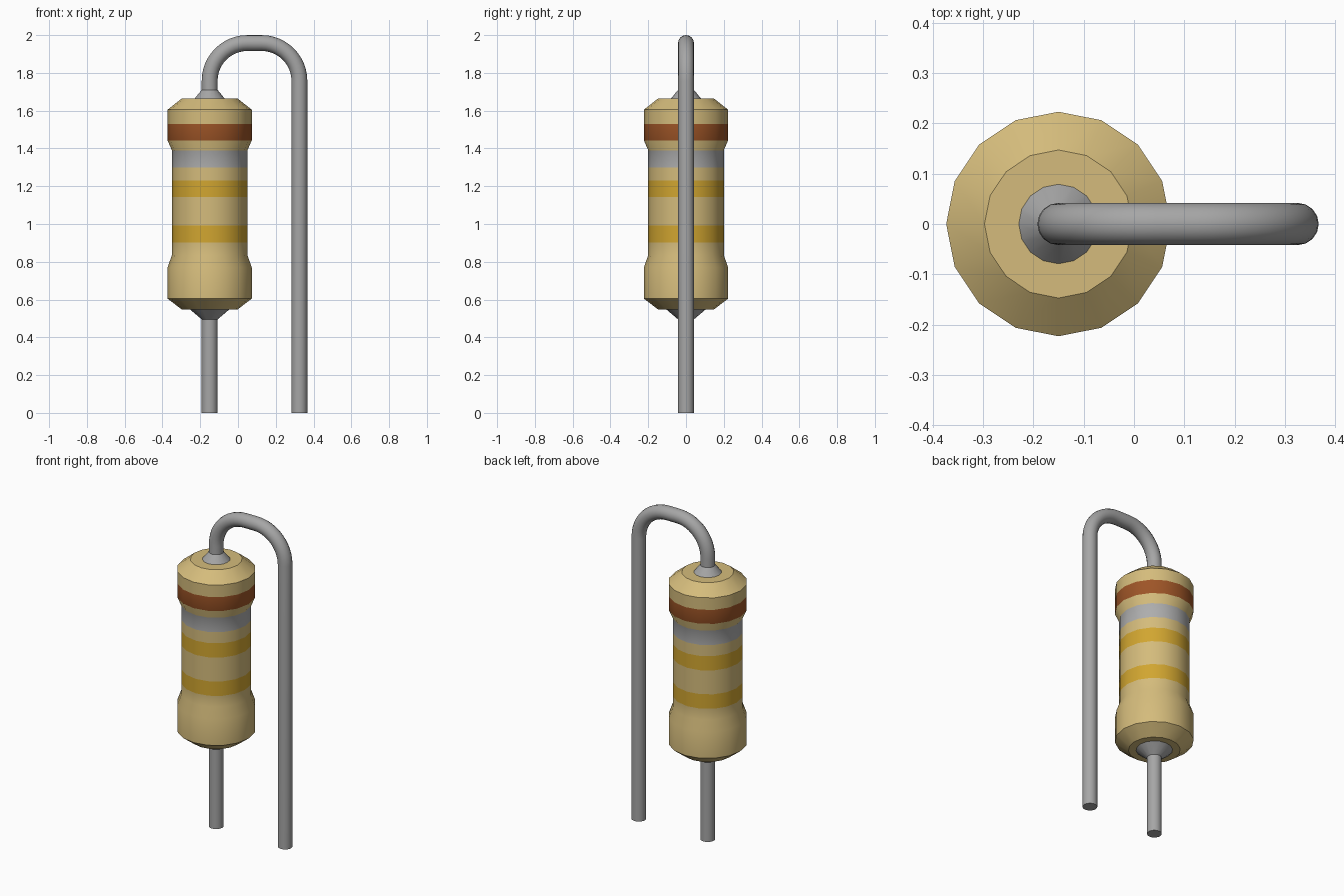
import bpy, bmesh, math
from mathutils import Vector

cube = bpy.data.objects.get("Cube")
if cube:
    bpy.data.objects.remove(cube, do_unlink=True)

AXIS_X, WIRE_X, WIRE_R = -0.15, 0.325, 0.042
SIDES = 16


def material(name, rgb):
    m = bpy.data.materials.new(name)
    m.use_nodes = True
    m.diffuse_color = (*rgb, 1)
    m.node_tree.nodes["Principled BSDF"].inputs["Base Color"].default_value = (*rgb, 1)
    return m


tan = material("tan ceramic", (0.66, 0.50, 0.20))
brown = material("brown band", (0.34, 0.09, 0.02))
silver = material("silver band", (0.42, 0.42, 0.42))
gold = material("gold band", (0.64, 0.38, 0.03))
metal = material("wire metal", (0.38, 0.38, 0.38))


def skin(name, rings, mats):
    """Join equal-sized rings of points into a closed tube with end caps."""
    bm = bmesh.new()
    loops = [[bm.verts.new(p) for p in ring] for ring in rings]
    for a, b in zip(loops, loops[1:]):
        for i in range(SIDES):
            j = (i + 1) % SIDES
            bm.faces.new((a[i], a[j], b[j], b[i]))
    bm.faces.new(loops[0])
    bm.faces.new(loops[-1])
    bmesh.ops.recalc_face_normals(bm, faces=bm.faces)
    mesh = bpy.data.meshes.new(name)
    bm.to_mesh(mesh)
    bm.free()
    obj = bpy.data.objects.new(name, mesh)
    bpy.context.collection.objects.link(obj)
    for m in mats:
        mesh.materials.append(m)
    bpy.ops.object.select_all(action='DESELECT')
    obj.select_set(True)
    bpy.context.view_layer.objects.active = obj
    bpy.ops.object.shade_smooth_by_angle(angle=math.radians(35))
    return obj


def ring(center, radius, u=Vector((1, 0, 0))):
    """Circle of points spanned by u and the y axis."""
    v = Vector((0, 1, 0))
    steps = [2 * math.pi * i / SIDES for i in range(SIDES)]
    return [Vector(center) + radius * (math.cos(t) * u + math.sin(t) * v) for t in steps]


def lathe(name, profile, mats):
    return skin(name, [ring((AXIS_X, 0, z), r) for r, z in profile], mats)


# Body with waist; extra rings mark the band edges
bands = [(0.903, 0.993, 3), (1.142, 1.231, 3), (1.30, 1.39, 2), (1.443, 1.53, 1)]
profile = [(0.147, 0.547), (0.223, 0.605), (0.223, 0.77), (0.2, 0.835)]
profile += [(0.2, z) for lo, hi, _ in bands[:3] for z in (lo, hi)]
profile += [(0.223, 1.443), (0.223, 1.53), (0.223, 1.605), (0.147, 1.665)]
body = lathe("resistor_body", profile, [tan, brown, silver, gold])
for face in body.data.polygons:
    for lo, hi, index in bands:
        if lo < face.center.z < hi:
            face.material_index = index

# Solder collars where the wires enter the body
lathe("top_collar", [(0.083, 1.66), (WIRE_R, 1.71)], [metal])
lathe("bottom_collar", [(WIRE_R, 0.495), (0.107, 0.55)], [metal])

# Straight lower lead
lathe("lower_lead", [(WIRE_R, 0), (WIRE_R, 0.51)], [metal])

# Upper lead: rises, bends over and runs down beside the body
BEND, BEND_Z, STEPS = 0.2, 1.758, 12
path = [(AXIS_X, 1.67, math.pi)]
for cx, start in ((AXIS_X + BEND, math.pi), (WIRE_X - BEND, math.pi / 2)):
    for i in range(STEPS + 1):
        a = start - math.pi / 2 * i / STEPS
        path.append((cx + BEND * math.cos(a), BEND_Z + BEND * math.sin(a), a))
path.append((WIRE_X, 0, 0))
rings = [ring((x, 0, z), WIRE_R, Vector((math.cos(a), 0, math.sin(a)))) for x, z, a in path]
skin("bent_lead", rings, [metal])
